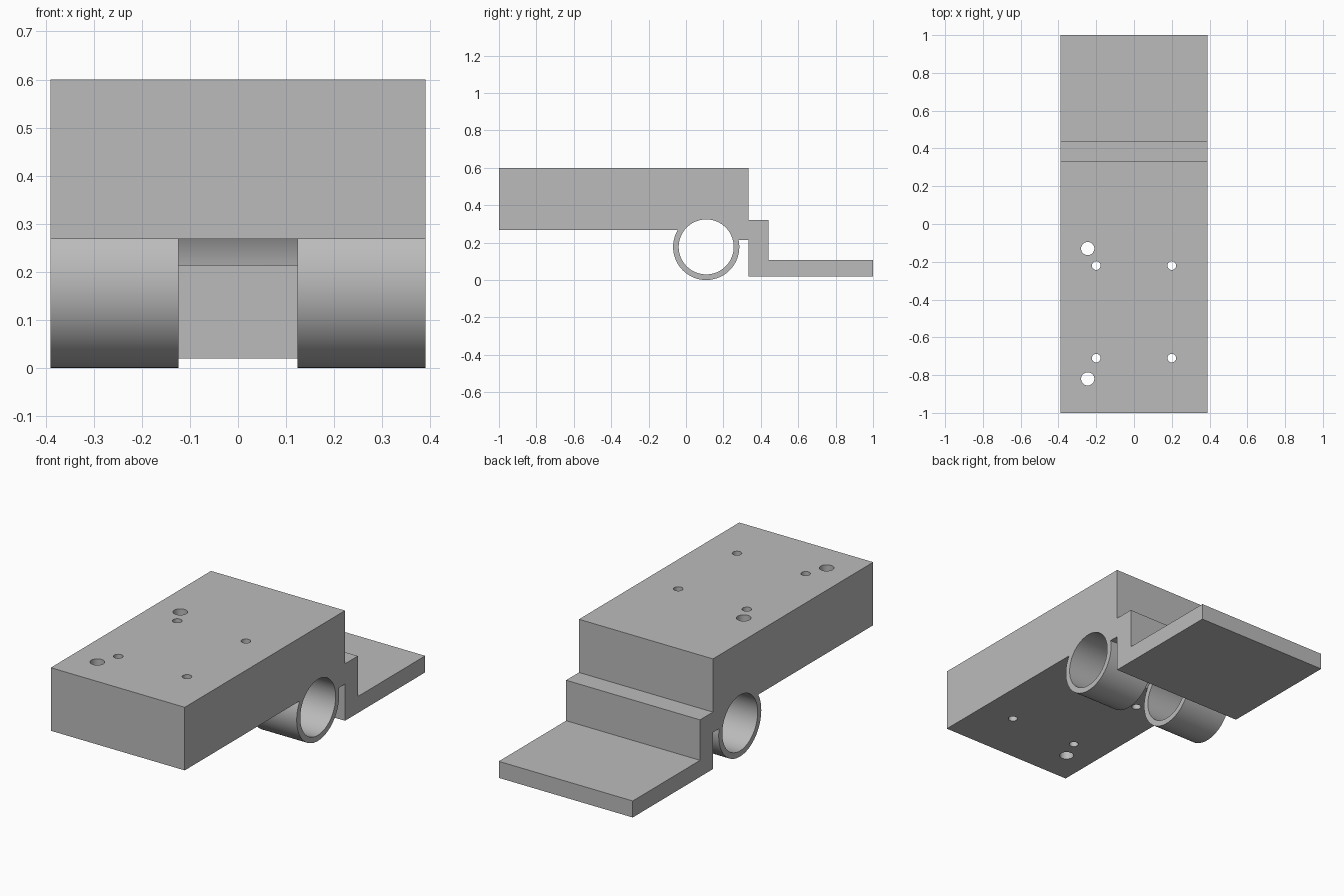
import bpy
import bmesh
import math
from mathutils import Matrix

cube = bpy.data.objects.get("Cube")
if cube:
    bpy.data.objects.remove(cube)

HALF_W = 0.39            # half width of the bracket
GAP = 0.124              # half width of the space between the tubes
AXIS_Y, AXIS_Z = 0.108, 0.177
OUTER, BORE = 0.177, 0.147

grey = bpy.data.materials.new("plain grey")
grey.use_nodes = True
colour = (0.5, 0.5, 0.5, 1)
grey.diffuse_color = colour
grey.node_tree.nodes["Principled BSDF"].inputs["Base Color"].default_value = colour


def make_object(name, bm):
    bmesh.ops.recalc_face_normals(bm, faces=bm.faces[:])
    mesh = bpy.data.meshes.new(name)
    bm.to_mesh(mesh)
    bm.free()
    mesh.materials.append(grey)
    obj = bpy.data.objects.new(name, mesh)
    bpy.context.collection.objects.link(obj)
    return obj


def add_cylinder(bm, radius, length, matrix, sides):
    bmesh.ops.create_cone(bm, cap_ends=True, segments=sides, radius1=radius,
                          radius2=radius, depth=length, matrix=matrix)


def cross_cylinder(name, radius, spans):
    """Cylinders along x on the hinge axis, one for each (start, end) span."""
    bm = bmesh.new()
    for start, end in spans:
        place = Matrix.Translation(((start + end) / 2, AXIS_Y, AXIS_Z))
        add_cylinder(bm, radius, end - start,
                     place @ Matrix.Rotation(math.pi / 2, 4, "Y"), 96)
    return make_object(name, bm)


def combine(target, tool, operation):
    tool.hide_render = True
    mod = target.modifiers.new(tool.name, "BOOLEAN")
    mod.operation = operation
    mod.solver = "EXACT"
    mod.object = tool
    bpy.context.view_layer.objects.active = target
    bpy.ops.object.modifier_apply(modifier=mod.name)
    bpy.data.objects.remove(tool)


# Body: stepped side profile (y, z) extruded across the width
profile = [(-1, 0.268), (AXIS_Y, 0.268), (AXIS_Y, 0.213), (0.333, 0.213),
           (0.333, 0.02), (1, 0.02), (1, 0.107), (0.44, 0.107),
           (0.44, 0.32), (0.333, 0.32), (0.333, 0.6), (-1, 0.6)]
bm = bmesh.new()
side = bm.faces.new([bm.verts.new((-HALF_W, y, z)) for y, z in profile])
extruded = bmesh.ops.extrude_face_region(bm, geom=[side])["geom"]
bmesh.ops.translate(bm, vec=(2 * HALF_W, 0, 0),
                    verts=[v for v in extruded if isinstance(v, bmesh.types.BMVert)])
body = make_object("stepped_bracket", bm)

# Round pocket between the tubes, the two tubes, then the bore through all
combine(body, cross_cylinder("middle_pocket", OUTER, [(-GAP, GAP)]), "DIFFERENCE")
combine(body, cross_cylinder("hinge_tubes", OUTER,
                             [(-HALF_W, -GAP), (GAP, HALF_W)]), "UNION")
combine(body, cross_cylinder("bore", BORE, [(-0.5, 0.5)]), "DIFFERENCE")

# Vertical screw holes: four small, two large
holes = [(x, y, 0.023) for x in (-0.2, 0.2) for y in (-0.22, -0.71)]
holes += [(-0.245, y, 0.035) for y in (-0.13, -0.82)]
bm = bmesh.new()
for x, y, radius in holes:
    add_cylinder(bm, radius, 0.6, Matrix.Translation((x, y, 0.45)), 32)
combine(body, make_object("screw_holes", bm), "DIFFERENCE")

# Smooth round surfaces, crisp edges
bpy.ops.object.select_all(action="DESELECT")
body.select_set(True)
bpy.context.view_layer.objects.active = body
bpy.ops.object.shade_smooth_by_angle(angle=math.radians(30))
